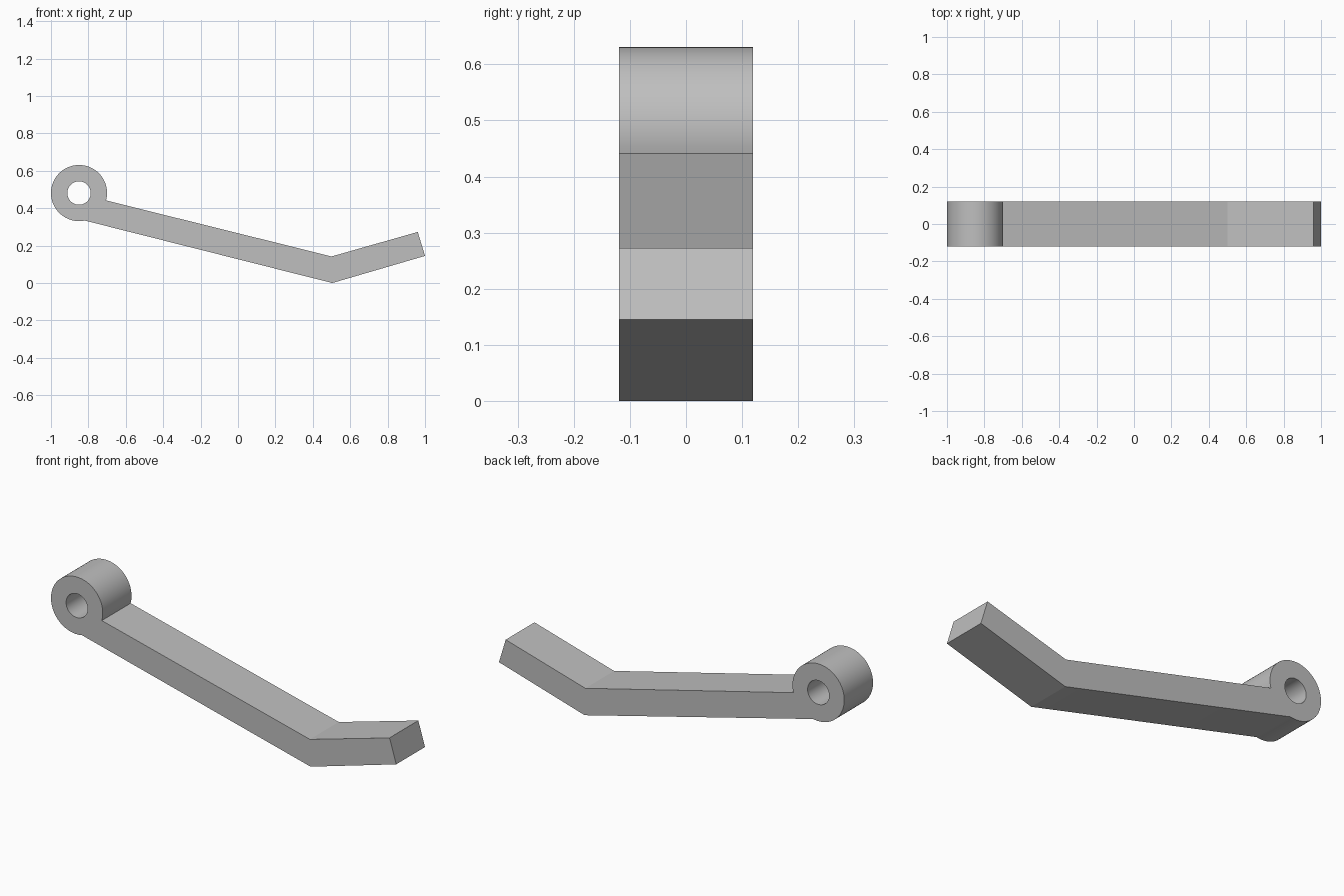
import bpy, bmesh
from math import sin, cos, radians

cube = bpy.data.objects.get("Cube")
if cube:
    bpy.data.objects.remove(cube, do_unlink=True)

HALF_DEPTH = 0.119
CENTRE = (-0.85, 0.481)
OUTER, INNER = 0.15, 0.0625
ARM_LOW, ARM_TOP = -78.5, -15.3      # angles where the arm meets the eye
FREE_STEPS, JOINT_STEPS = 60, 12

grey = bpy.data.materials.new("plain grey")
grey.use_nodes = True
colour = (0.52, 0.52, 0.52, 1)
grey.diffuse_color = colour
grey.node_tree.nodes["Principled BSDF"].inputs["Base Color"].default_value = colour

bm = bmesh.new()


def point(x, z):
    return bm.verts.new((x, -HALF_DEPTH, z))


def circle(radius, angles):
    return [point(CENTRE[0] + radius * cos(a), CENTRE[1] + radius * sin(a))
            for a in angles]


# Eye: ring of quads, with vertices exactly where the arm joins
angles = [radians(ARM_LOW + (ARM_TOP - ARM_LOW) * i / JOINT_STEPS)
          for i in range(JOINT_STEPS)]
angles += [radians(ARM_TOP + (360 + ARM_LOW - ARM_TOP) * i / FREE_STEPS)
           for i in range(FREE_STEPS)]
outer, inner = circle(OUTER, angles), circle(INNER, angles)
for i in range(len(angles)):
    j = (i + 1) % len(angles)
    bm.faces.new((outer[i], outer[j], inner[j], inner[i]))

# Arm: long section and upturned tip sharing the elbow edge
elbow_low, elbow_top = point(0.504, 0), point(0.5, 0.142)
bm.faces.new([elbow_low, elbow_top] + outer[JOINT_STEPS::-1])
bm.faces.new((elbow_low, point(1.0, 0.145), point(0.961, 0.273), elbow_top))

# Thicken the profile
result = bmesh.ops.extrude_face_region(bm, geom=bm.faces[:], use_keep_orig=True)
for item in result["geom"]:
    if isinstance(item, bmesh.types.BMVert):
        item.co.y = HALF_DEPTH
bmesh.ops.recalc_face_normals(bm, faces=bm.faces[:])

mesh = bpy.data.meshes.new("bent_lever")
bm.to_mesh(mesh)
bm.free()
mesh.materials.append(grey)
lever = bpy.data.objects.new("bent_lever", mesh)
bpy.context.collection.objects.link(lever)
bpy.context.view_layer.objects.active = lever
lever.select_set(True)
bpy.ops.object.shade_smooth_by_angle(angle=radians(25))
